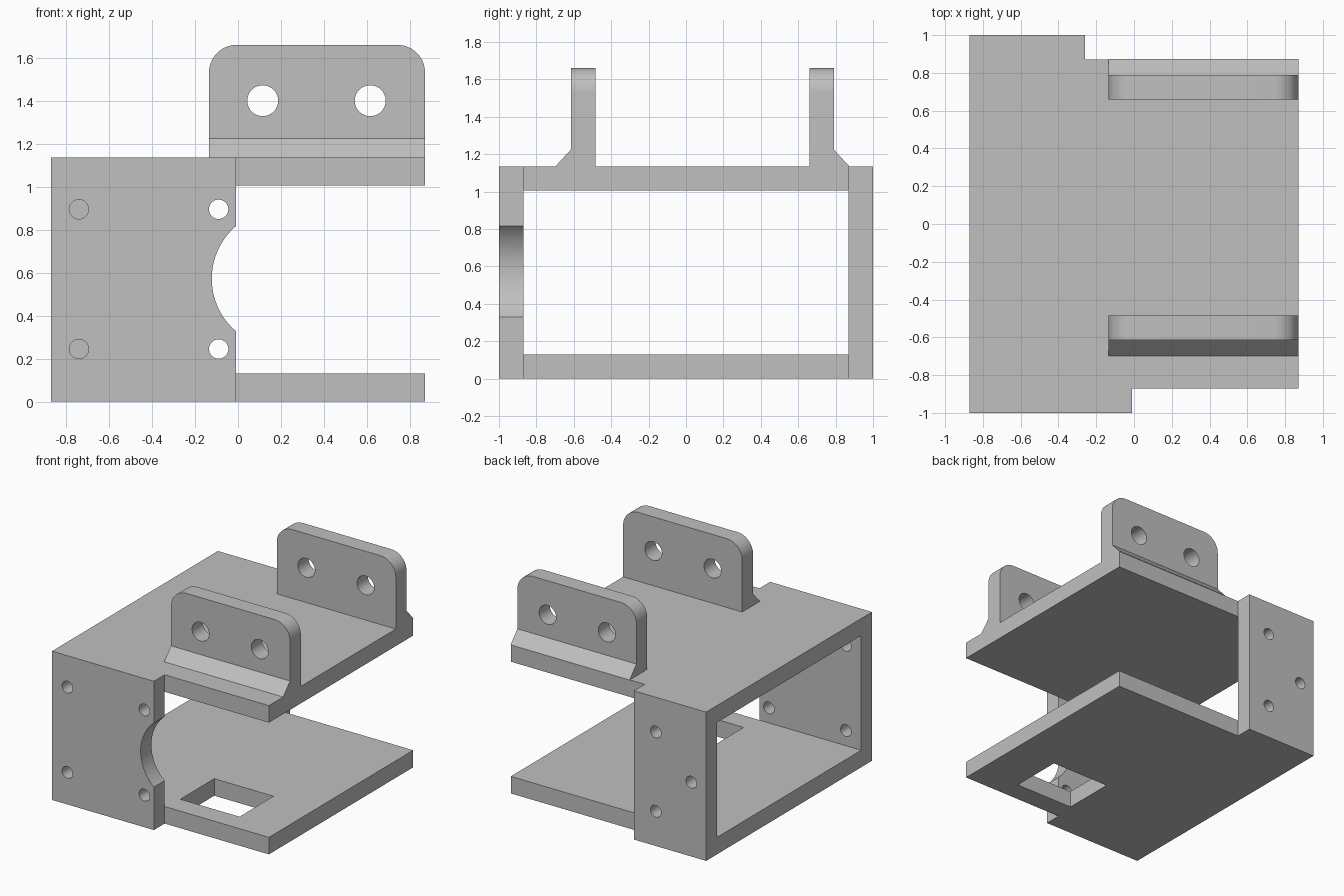
import bpy, bmesh, math
from mathutils import Matrix, Vector

if "Cube" in bpy.data.objects:
    bpy.data.objects.remove(bpy.data.objects["Cube"], do_unlink=True)

grey = bpy.data.materials.new("grey")
GREY = (0.527, 0.527, 0.527, 1)
grey.diffuse_color = GREY
grey.use_nodes = True
grey.node_tree.nodes["Principled BSDF"].inputs["Base Color"].default_value = GREY

T = 0.13                    # wall thickness
X0, X1 = -0.87, 0.87        # bracket length
H = 1.135                   # box height


def add_object(name, bm):
    bmesh.ops.recalc_face_normals(bm, faces=bm.faces)
    mesh = bpy.data.meshes.new(name)
    bm.to_mesh(mesh)
    bm.free()
    mesh.materials.append(grey)
    obj = bpy.data.objects.new(name, mesh)
    bpy.context.collection.objects.link(obj)
    return obj


def prism(name, outline, direction):
    """Extrude a flat outline of 3D points along a direction."""
    bm = bmesh.new()
    face = bm.faces.new([bm.verts.new(p) for p in outline])
    ext = bmesh.ops.extrude_face_region(bm, geom=[face])
    verts = [v for v in ext["geom"] if isinstance(v, bmesh.types.BMVert)]
    bmesh.ops.translate(bm, verts=verts, vec=Vector(direction))
    return add_object(name, bm)


def box(name, x0, x1, y0, y1, z0, z1):
    return prism(name, [(x0, y0, z0), (x1, y0, z0), (x1, y1, z0), (x0, y1, z0)],
                 (0, 0, z1 - z0))


def cut(obj, cutter):
    cutter.hide_render = True
    mod = obj.modifiers.new("cut", "BOOLEAN")
    mod.operation, mod.solver, mod.object = "DIFFERENCE", "EXACT", cutter
    bpy.context.view_layer.objects.active = obj
    bpy.ops.object.modifier_apply(modifier=mod.name)
    bpy.data.objects.remove(cutter, do_unlink=True)


def drill(obj, x, y, z, radius, segments=32):
    """Round hole running along y."""
    bm = bmesh.new()
    bmesh.ops.create_cone(bm, cap_ends=True, segments=segments, radius1=radius,
                          radius2=radius, depth=0.4,
                          matrix=Matrix.Translation((x, y, z)) @ Matrix.Rotation(math.pi / 2, 4, "X"))
    cut(obj, add_object("hole_cutter", bm))


def smooth(obj):
    bpy.ops.object.select_all(action="DESELECT")
    obj.select_set(True)
    bpy.context.view_layer.objects.active = obj
    bpy.ops.object.shade_smooth_by_angle(angle=math.radians(30))


# Top and bottom plates, the bottom one with a rectangular window
box("top_plate", X0, X1, -0.87, 0.87, H - T, H)
bottom = box("bottom_plate", X0, X1, -0.87, 0.87, 0, T)
cut(bottom, box("window_cutter", 0.01, 0.51, -0.71, -0.30, -0.1, 0.3))

# Front wall: four screw holes and a round bite in its edge
front = box("front_wall", X0, -0.01, -1, -0.87, 0, H)
for x in (-0.74, -0.09):
    for z in (0.245, 0.895):
        drill(front, x, -0.935, z, 0.045)
drill(front, 0.20, -0.935, 0.572, 0.322, 96)
smooth(front)

# Back wall: three screw holes
back = box("back_wall", X0, -0.26, 0.87, 1, 0, H)
for x, z in ((-0.445, 0.87), (-0.445, 0.265), (-0.745, 0.567)):
    drill(back, x, 0.935, z, 0.045)
smooth(back)

# Upright lugs with rounded top corners, two holes and an outer chamfered foot
LX0, LX1, TOP, R = -0.135, 0.87, 1.66, 0.13
for name, y0, y1, outer, side in (("front", -0.615, -0.485, -0.615, -1),
                                  ("back", 0.66, 0.79, 0.79, 1)):
    outline = [(LX0, y0, H), (LX1, y0, H)]
    for cx, start in ((LX1 - R, 0), (LX0 + R, 90)):
        for i in range(13):
            a = math.radians(start + i * 7.5)
            outline.append((cx + R * math.cos(a), y0, TOP - R + R * math.sin(a)))
    lug = prism(name + "_lug", outline, (0, y1 - y0, 0))
    for x in (0.115, 0.615):
        drill(lug, x, (y0 + y1) / 2, 1.40, 0.072)
    smooth(lug)
    prism(name + "_lug_foot", [(LX0, outer, H), (LX0, outer + side * 0.083, H),
                               (LX0, outer, H + 0.09)], (LX1 - LX0, 0, 0))
